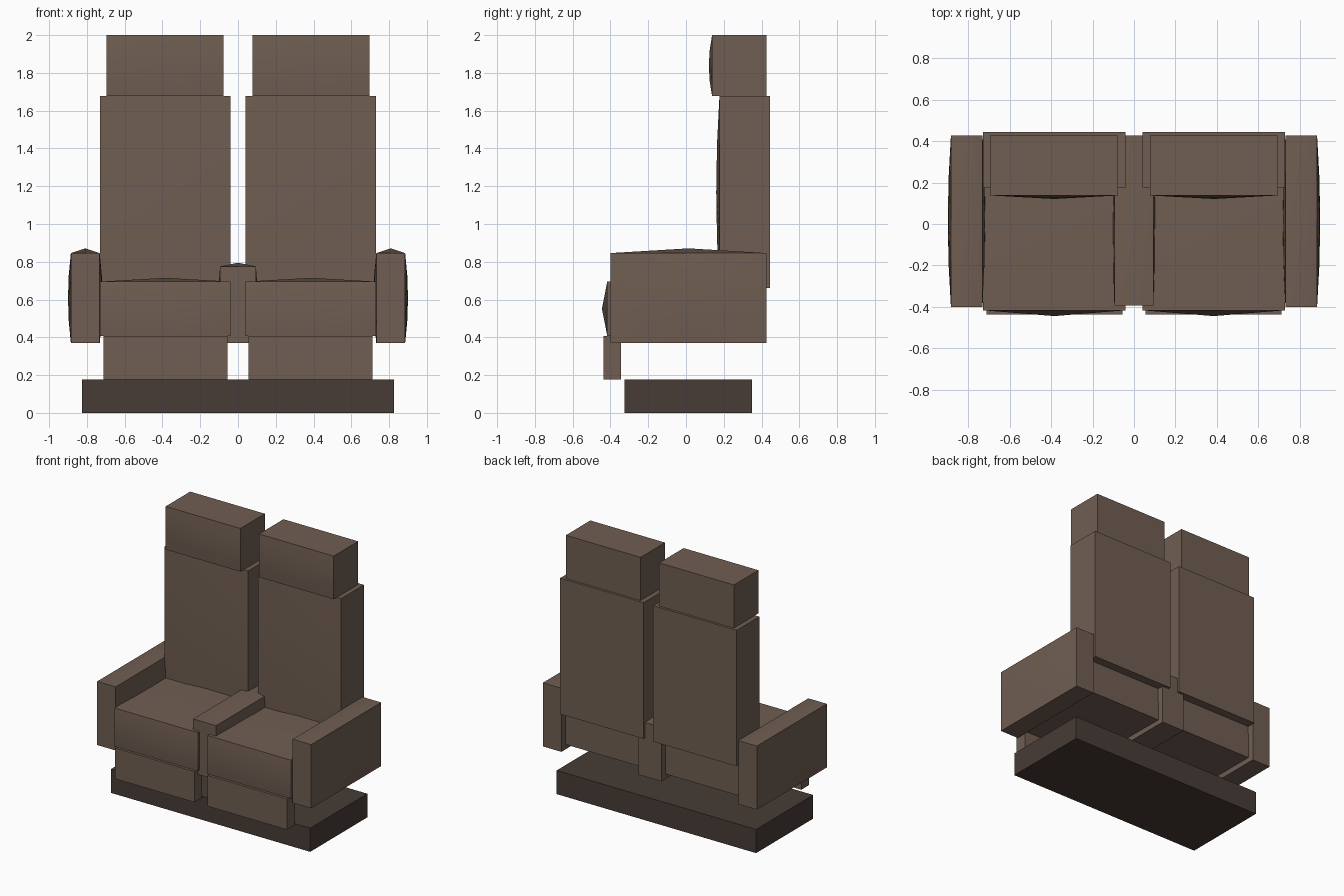
import bpy, bmesh
from mathutils import Vector

if "Cube" in bpy.data.objects:
    bpy.data.objects.remove(bpy.data.objects["Cube"])


def material(name, rgb):
    m = bpy.data.materials.new(name)
    m.diffuse_color = (*rgb, 1)
    m.use_nodes = True
    m.node_tree.nodes["Principled BSDF"].inputs["Base Color"].default_value = m.diffuse_color
    return m


LEATHER = material("brown leather", (0.162, 0.112, 0.084))
DARK = material("dark brown base", (0.063, 0.045, 0.037))


def padded_box(name, lo, hi, mat, pads=None):
    """Box from lo to hi; pads maps (axis, side) to (height, segments u, segments v)."""
    pads = pads or {}
    bm = bmesh.new()
    for axis in range(3):
        a, b = (axis + 1) % 3, (axis + 2) % 3
        for side in (-1, 1):
            h, nu, nv = pads.get((axis, side), (0, 1, 1))
            grid = []
            for i in range(nu + 1):
                row = []
                for j in range(nv + 1):
                    u, v = i / nu, j / nv
                    p = Vector((0, 0, 0))
                    p[a] = lo[a] + (hi[a] - lo[a]) * u
                    p[b] = lo[b] + (hi[b] - lo[b]) * v
                    swell = h * 16 * u * (1 - u) * v * (1 - v)
                    p[axis] = (hi if side > 0 else lo)[axis] + side * swell
                    row.append(bm.verts.new(p))
                grid.append(row)
            for i in range(nu):
                for j in range(nv):
                    q = [grid[i][j], grid[i + 1][j], grid[i + 1][j + 1], grid[i][j + 1]]
                    bm.faces.new(q if side > 0 else q[::-1])
    bmesh.ops.remove_doubles(bm, verts=bm.verts, dist=1e-5)
    me = bpy.data.meshes.new(name)
    bm.to_mesh(me)
    bm.free()
    me.materials.append(mat)
    ob = bpy.data.objects.new(name, me)
    bpy.context.collection.objects.link(ob)
    if pads:
        bpy.ops.object.select_all(action='DESELECT')
        ob.select_set(True)
        bpy.context.view_layer.objects.active = ob
        bpy.ops.object.shade_smooth_by_angle()
    return ob


FRONT, TOP, LEFT, RIGHT = (1, -1), (2, 1), (0, -1), (0, 1)

# plinth
padded_box("base", (-0.825, -0.325, 0), (0.825, 0.35, 0.177), DARK)

# shared middle armrest
padded_box("middle_armrest", (-0.095, -0.395, 0.37), (0.095, 0.427, 0.775), LEATHER,
           {TOP: (0.02, 2, 2), LEFT: (0.01, 4, 4), RIGHT: (0.01, 4, 4)})

for s, label in ((-1, "left"), (1, "right")):
    def part(name, x0, x1, y, z, pads=None):
        xs = sorted((s * x0, s * x1))
        padded_box(f"{label}_{name}", (xs[0], y[0], z[0]), (xs[1], y[1], z[1]), LEATHER, pads)

    # outer armrest
    part("armrest", 0.732, 0.885, (-0.40, 0.427), (0.37, 0.846),
         {TOP: (0.025, 2, 2), LEFT: (0.015, 4, 4), RIGHT: (0.015, 4, 4)})
    # seat cushion
    part("seat", 0.04, 0.73, (-0.417, 0.38), (0.408, 0.695),
         {TOP: (0.02, 2, 2), FRONT: (0.028, 2, 2)})
    # leg rest panel
    part("leg_rest", 0.055, 0.712, (-0.437, -0.345), (0.178, 0.408))
    # backrest
    part("backrest", 0.04, 0.73, (0.177, 0.445), (0.66, 1.677),
         {FRONT: (0.017, 4, 2)})
    # headrest
    part("headrest", 0.077, 0.695, (0.138, 0.427), (1.677, 2.0),
         {FRONT: (0.017, 4, 2)})
